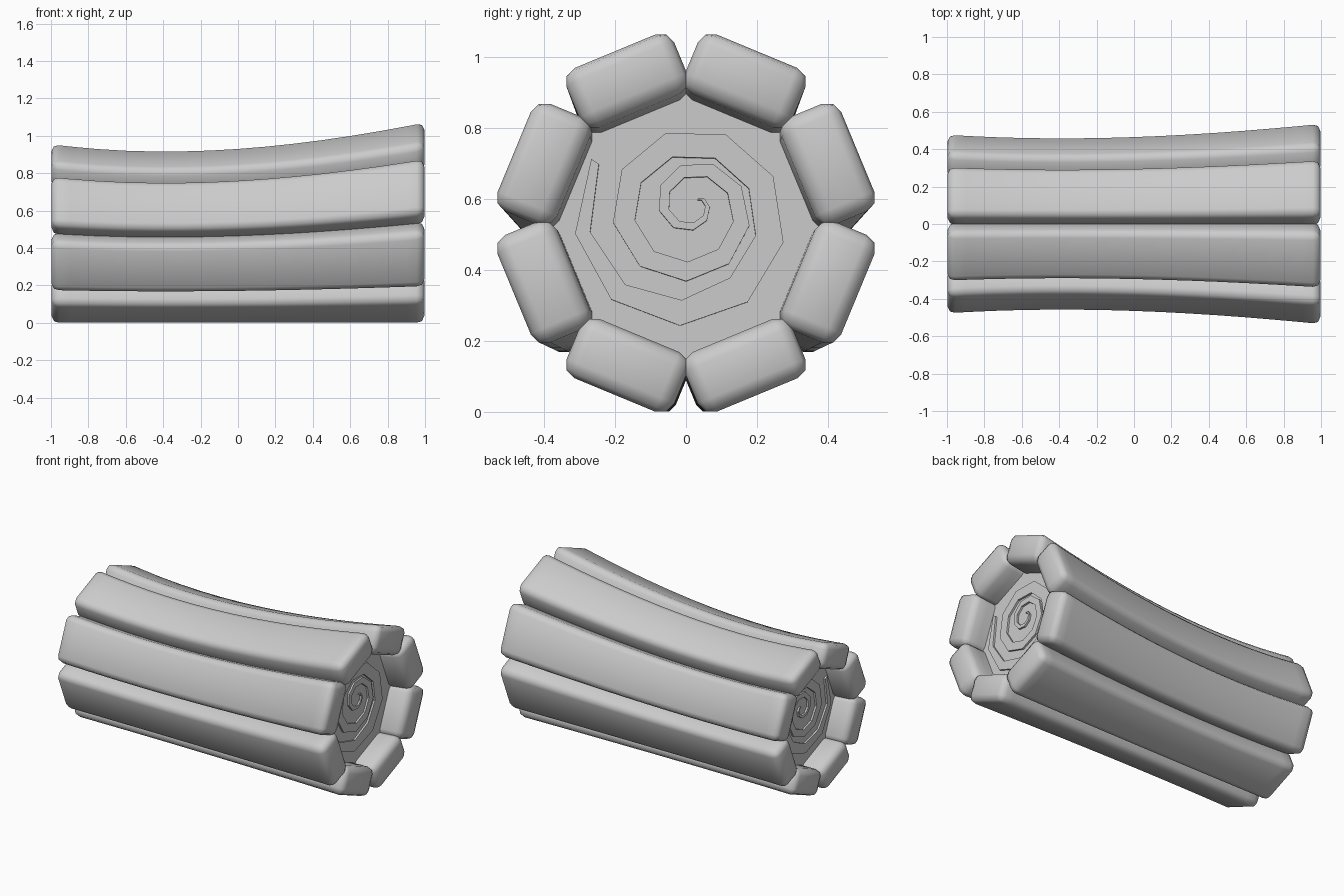
import bpy, bmesh, math
from mathutils import Matrix, Vector

cube = bpy.data.objects.get("Cube")
if cube:
    bpy.data.objects.remove(cube, do_unlink=True)

# One plain grey for the whole log
grey = bpy.data.materials.new("plain_grey")
grey.use_nodes = True
grey.diffuse_color = (0.6, 0.6, 0.6, 1)
grey.node_tree.nodes["Principled BSDF"].inputs["Base Color"].default_value = (0.6, 0.6, 0.6, 1)

RADIUS = 0.531     # overall radius at the wide end
CORE_END = 0.85    # core is recessed behind the bark ends


def girth(x):
    """Relative thickness of the log along its length."""
    return 0.876 + 0.066 * x + 0.078 * x ** 2 - 0.0117 * x ** 3


def shape(bm):
    """Taper a straight log that rests on the ground."""
    for v in bm.verts:
        s = girth(v.co.x)
        v.co.y *= s
        v.co.z = (v.co.z + RADIUS) * s


def cut_lengthwise(bm, count=12, end=0.9):
    for i in range(count + 1):
        x = -end + 2 * end * i / count
        bmesh.ops.bisect_plane(bm, geom=bm.verts[:] + bm.edges[:] + bm.faces[:],
                               plane_co=(x, 0, 0), plane_no=(1, 0, 0))


def finish(bm, name, smooth):
    bmesh.ops.recalc_face_normals(bm, faces=bm.faces)
    mesh = bpy.data.meshes.new(name)
    bm.to_mesh(mesh)
    bm.free()
    mesh.materials.append(grey)
    obj = bpy.data.objects.new(name, mesh)
    bpy.context.collection.objects.link(obj)
    if smooth:
        bpy.ops.object.select_all(action='DESELECT')
        obj.select_set(True)
        bpy.context.view_layer.objects.active = obj
        bpy.ops.object.shade_smooth_by_angle(angle=math.radians(60))


# Bark planks: rounded boards around the core
def bark_plank(index):
    bm = bmesh.new()
    bmesh.ops.create_cube(bm, size=1)
    bmesh.ops.scale(bm, vec=(1.994, 0.328, 0.181), verts=bm.verts)
    bmesh.ops.bevel(bm, geom=bm.edges[:], offset=0.042, segments=2,
                    profile=0.5, affect='EDGES')
    cut_lengthwise(bm)
    bmesh.ops.translate(bm, vec=(0, 0, 0.433), verts=bm.verts)
    turn = Matrix.Rotation(math.radians(22.5 + 45 * index), 3, 'X')
    bmesh.ops.rotate(bm, cent=(0, 0, 0), matrix=turn, verts=bm.verts)
    shape(bm)
    finish(bm, f"bark_plank_{index + 1}", True)


for i in range(8):
    bark_plank(i)

# Wooden core: octagonal, corners in the gaps between planks
bm = bmesh.new()
bmesh.ops.create_cone(bm, cap_ends=True, segments=8, radius1=0.395, radius2=0.395,
                      depth=2 * CORE_END)
bmesh.ops.rotate(bm, cent=(0, 0, 0), matrix=Matrix.Rotation(math.pi / 2, 3, 'Y'),
                 verts=bm.verts)
cut_lengthwise(bm, end=0.8)
shape(bm)
finish(bm, "wood_core", False)


# Growth ring: a thin angular spiral ridge on each cut end
def growth_ring(name, side):
    bm = bmesh.new()
    steps, per_turn, height = 25, 9, 0.012
    rows = []
    for i in range(steps + 1):
        t = i / steps
        angle = math.radians(146) + 2 * math.pi * i / per_turn
        centre = Vector((0, 0.03 * t, 0.01 + 0.06 * t))
        outer = 0.315 * (1 - t ** 1.2) + 0.012
        width = (0.02 + 0.075 * min(1, i / 4)) * (1 - t) + 0.006
        row = []
        for r in (outer, outer - width):
            for x in (CORE_END - 0.01, CORE_END + height):
                spot = centre + Vector((0, r * math.cos(angle), r * math.sin(angle)))
                row.append(bm.verts.new((side * x, spot.y, spot.z)))
        rows.append(row)
    for a, b in zip(rows, rows[1:]):
        for j, k in ((0, 1), (1, 3), (3, 2), (2, 0)):
            bm.faces.new((a[j], a[k], b[k], b[j]))
    for row in (rows[0], rows[-1]):
        bm.faces.new((row[0], row[1], row[3], row[2]))
    shape(bm)
    finish(bm, name, False)


growth_ring("growth_ring_left", 1)
growth_ring("growth_ring_right", -1)
